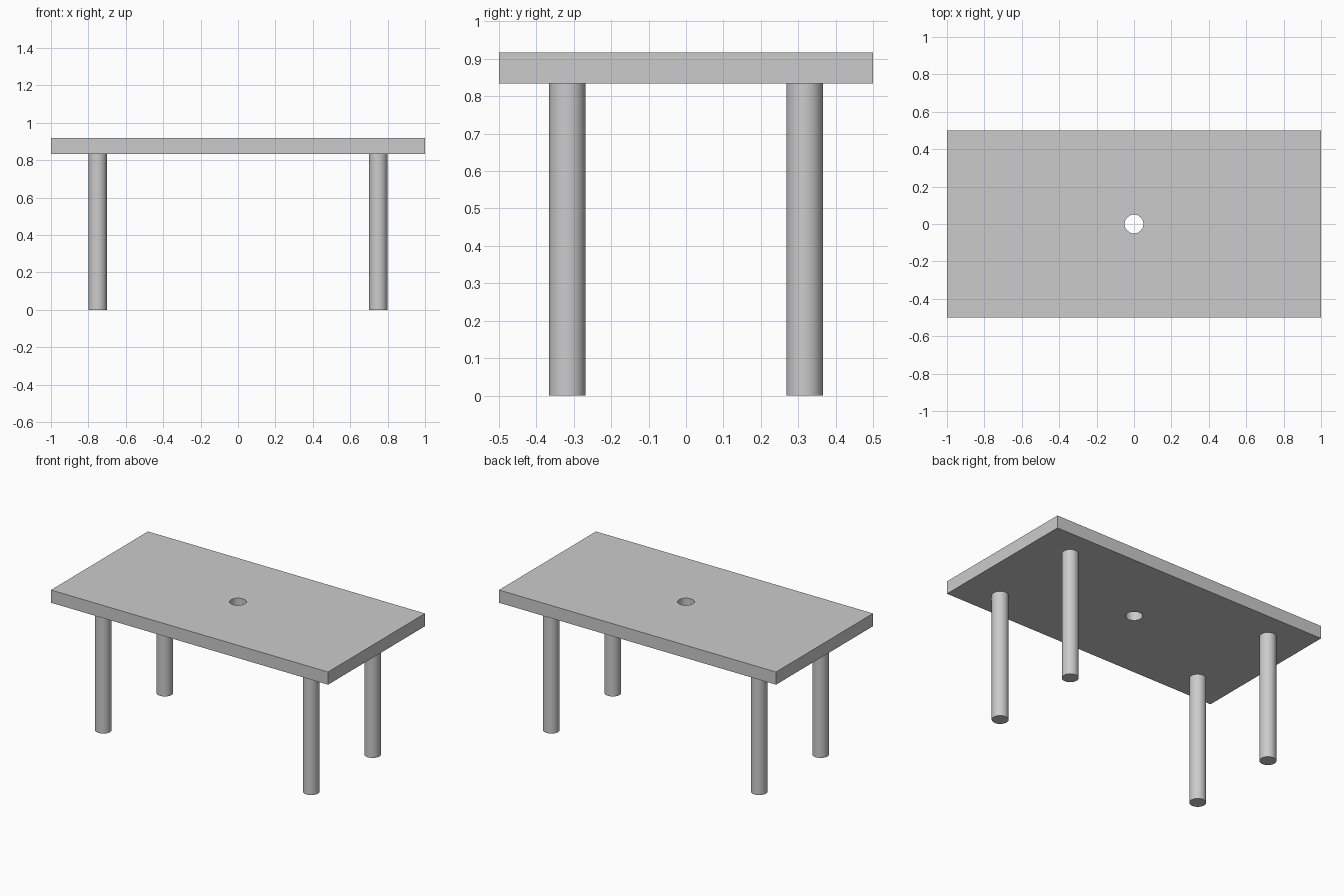
import bpy
import math

cube = bpy.data.objects.get("Cube")
if cube:
    bpy.data.objects.remove(cube, do_unlink=True)

LEG_HEIGHT, TOP_HEIGHT = 0.834, 0.917
RADIUS = 0.049

grey = bpy.data.materials.new("plain_grey")
grey.use_nodes = True
colour = (0.6, 0.6, 0.6, 1)
grey.diffuse_color = colour
grey.node_tree.nodes["Principled BSDF"].inputs["Base Color"].default_value = colour


def cylinder(name, x, y, bottom, top, radius):
    bpy.ops.mesh.primitive_cylinder_add(
        vertices=64, radius=radius, depth=top - bottom,
        location=(x, y, (bottom + top) / 2))
    obj = bpy.context.object
    obj.name = name
    obj.data.materials.append(grey)
    return obj


def smooth(obj):
    bpy.ops.object.select_all(action='DESELECT')
    obj.select_set(True)
    bpy.context.view_layer.objects.active = obj
    bpy.ops.object.shade_smooth_by_angle(angle=math.radians(30))


# Tabletop slab
bpy.ops.mesh.primitive_cube_add(size=1, location=(0, 0, (LEG_HEIGHT + TOP_HEIGHT) / 2))
tabletop = bpy.context.object
tabletop.name = "tabletop"
tabletop.scale = (2, 1, TOP_HEIGHT - LEG_HEIGHT)
bpy.ops.object.transform_apply(location=False, rotation=False, scale=True)
tabletop.data.materials.append(grey)

# Round hole through the middle of the tabletop
cutter = cylinder("hole_cutter", 0, 0, LEG_HEIGHT - 0.1, TOP_HEIGHT + 0.1, 0.05)
cutter.hide_render = True
hole = tabletop.modifiers.new("hole", 'BOOLEAN')
hole.operation = 'DIFFERENCE'
hole.solver = 'EXACT'
hole.object = cutter
bpy.context.view_layer.objects.active = tabletop
bpy.ops.object.modifier_apply(modifier=hole.name)
bpy.data.objects.remove(cutter, do_unlink=True)
smooth(tabletop)

# Four round legs
for side, x in (("left", 0.75), ("right", -0.75)):
    for end, y in (("front", -0.317), ("back", 0.317)):
        smooth(cylinder(f"{end}_{side}_leg", x, y, 0, LEG_HEIGHT, RADIUS))
